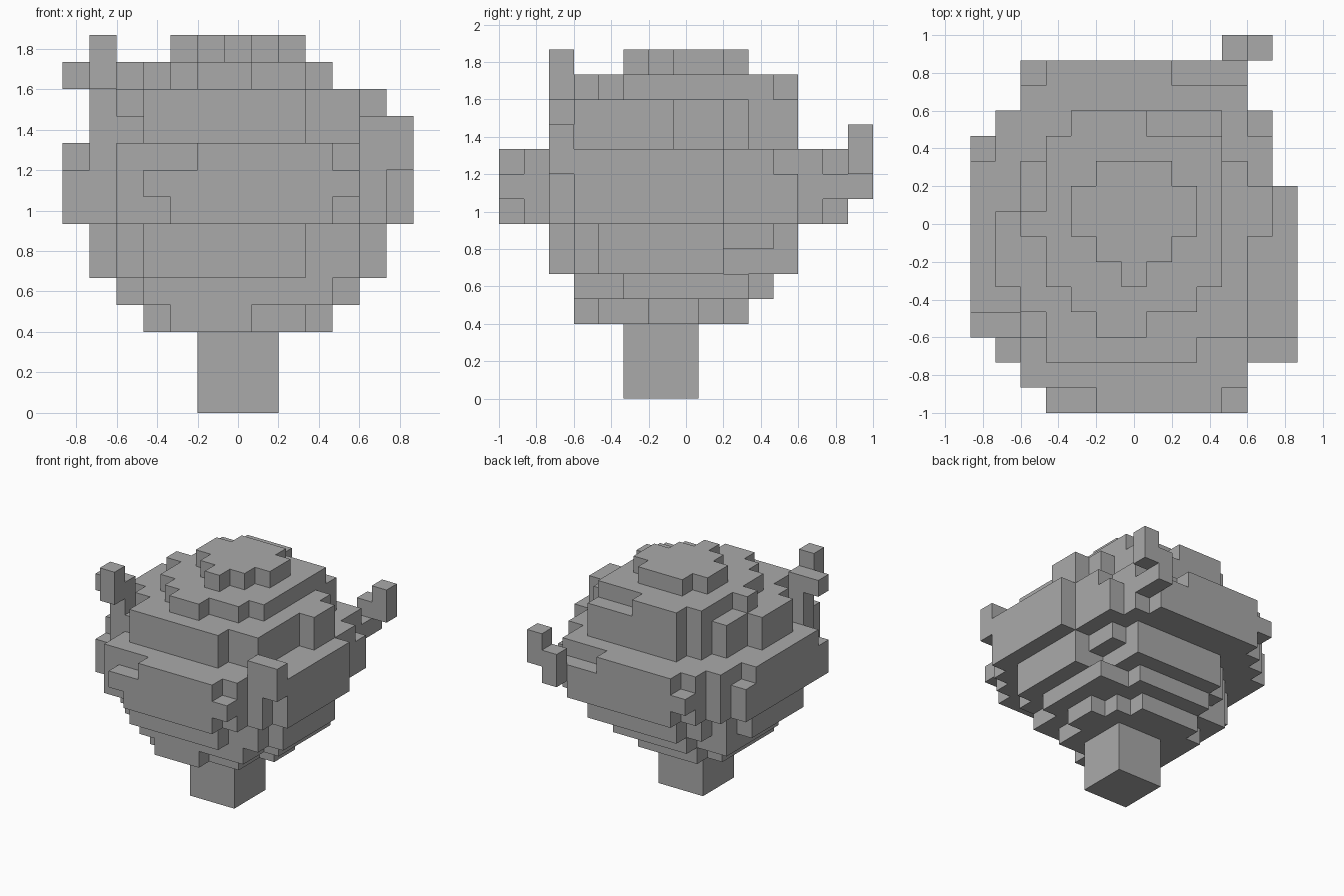
import bpy
import bmesh
from mathutils import Vector

cube = bpy.data.objects.get("Cube")
if cube:
    bpy.data.objects.remove(cube, do_unlink=True)

UNIT = 2 / 15
ORIGIN = Vector((-6.5, -7.5, 0))

material = bpy.data.materials.new("plain grey")
material.use_nodes = True
grey = (0.4, 0.4, 0.4, 1)
material.diffuse_color = grey
material.node_tree.nodes["Principled BSDF"].inputs["Base Color"].default_value = grey


def block(cells, xs, ys, zs):
    """Fill a box of unit blocks; every range is half open."""
    for x in range(*xs):
        for y in range(*ys):
            for z in range(*zs):
                cells.add((x, y, z))


def tier(cells, heights, first_row, spans):
    """Fill a tier from front to back, one left-right span per row."""
    for row, span in enumerate(spans, first_row):
        block(cells, span, (row, row + 1), heights)


def build(name, cells):
    """Make a mesh from the exposed block faces and merge flat areas."""
    bm = bmesh.new()
    corners = {}

    def corner(point):
        key = tuple(point)
        if key not in corners:
            corners[key] = bm.verts.new((Vector(key) + ORIGIN) * UNIT)
        return corners[key]

    for cell in sorted(cells):
        for axis in range(3):
            u, v = (axis + 1) % 3, (axis + 2) % 3
            for side in (0, 1):
                neighbour = list(cell)
                neighbour[axis] += 2 * side - 1
                if tuple(neighbour) in cells:
                    continue
                loop = []
                for du, dv in ((0, 0), (1, 0), (1, 1), (0, 1)):
                    point = list(cell)
                    point[axis] += side
                    point[u] += du
                    point[v] += dv
                    loop.append(corner(point))
                if not side:
                    loop.reverse()
                bm.faces.new(loop)
    bmesh.ops.dissolve_limit(bm, angle_limit=0.01, verts=bm.verts[:], edges=bm.edges[:])
    mesh = bpy.data.meshes.new(name)
    bm.to_mesh(mesh)
    bm.free()
    mesh.materials.append(material)
    obj = bpy.data.objects.new(name, mesh)
    bpy.context.scene.collection.objects.link(obj)


# Trunk
trunk = set()
block(trunk, (5, 8), (5, 8), (0, 3))
build("trunk", trunk)

crown = set()

# Underside of the crown
tier(crown, (3, 4), 3, [(4, 7)] + [(3, 9)] * 2 + [(3, 10)] * 2 + [(3, 9), (4, 8)])
tier(crown, (4, 5), 3, [(3, 10)] * 2 + [(2, 11)] * 5 + [(4, 9)])

# Lower crown
lower_front = [(3, 9), (2, 11)] + [(1, 12)] * 5
tier(crown, (5, 6), 2, lower_front + [(2, 10), (3, 10), (4, 10)])
tier(crown, (6, 7), 2, lower_front + [(2, 11), (3, 11), (4, 10)])

# Widest band with ragged front and back
band = [(2, 11), (2, 12)] + [(0, 13)] * 6 + [(0, 12)] * 2 + [(1, 12), (2, 11)]
tier(crown, (7, 8), 0, [(4, 10)] + band + [(3, 10)])
tier(crown, (8, 9), 0, [(3, 11)] + band + [(2, 11)])
tier(crown, (9, 10), 0, [(5, 10), (2, 11), (2, 13), (1, 13)] + [(0, 13)] * 5
     + [(0, 12), (1, 12), (1, 11), (2, 11), (3, 8)])

# Upper crown
tier(crown, (10, 12), 2, [(3, 9), (3, 11), (2, 11)] + [(1, 11)] * 2
     + [(1, 12), (2, 12), (2, 11), (3, 10), (4, 10)])
tier(crown, (12, 13), 3, [(5, 7), (4, 9)] + [(3, 10)] * 2 + [(2, 10)]
     + [(3, 10)] * 3 + [(4, 7)])

# Cap
tier(crown, (13, 14), 5, [(6, 7), (5, 8)] + [(4, 9)] * 2 + [(5, 8)])

# Small bumps on the front shoulders
block(crown, (11, 13), (2, 3), (10, 11))
block(crown, (2, 3), (3, 4), (10, 11))
build("crown", crown)

# Front twig on the right
front_twig = set()
block(front_twig, (1, 2), (3, 4), (10, 13))
block(front_twig, (0, 1), (3, 4), (12, 13))
block(front_twig, (1, 2), (2, 3), (12, 14))
build("front_twig", front_twig)

# Back twig on the left
back_twig = set()
block(back_twig, (10, 11), (14, 15), (8, 10))
block(back_twig, (11, 12), (14, 15), (9, 11))
build("back_twig", back_twig)
